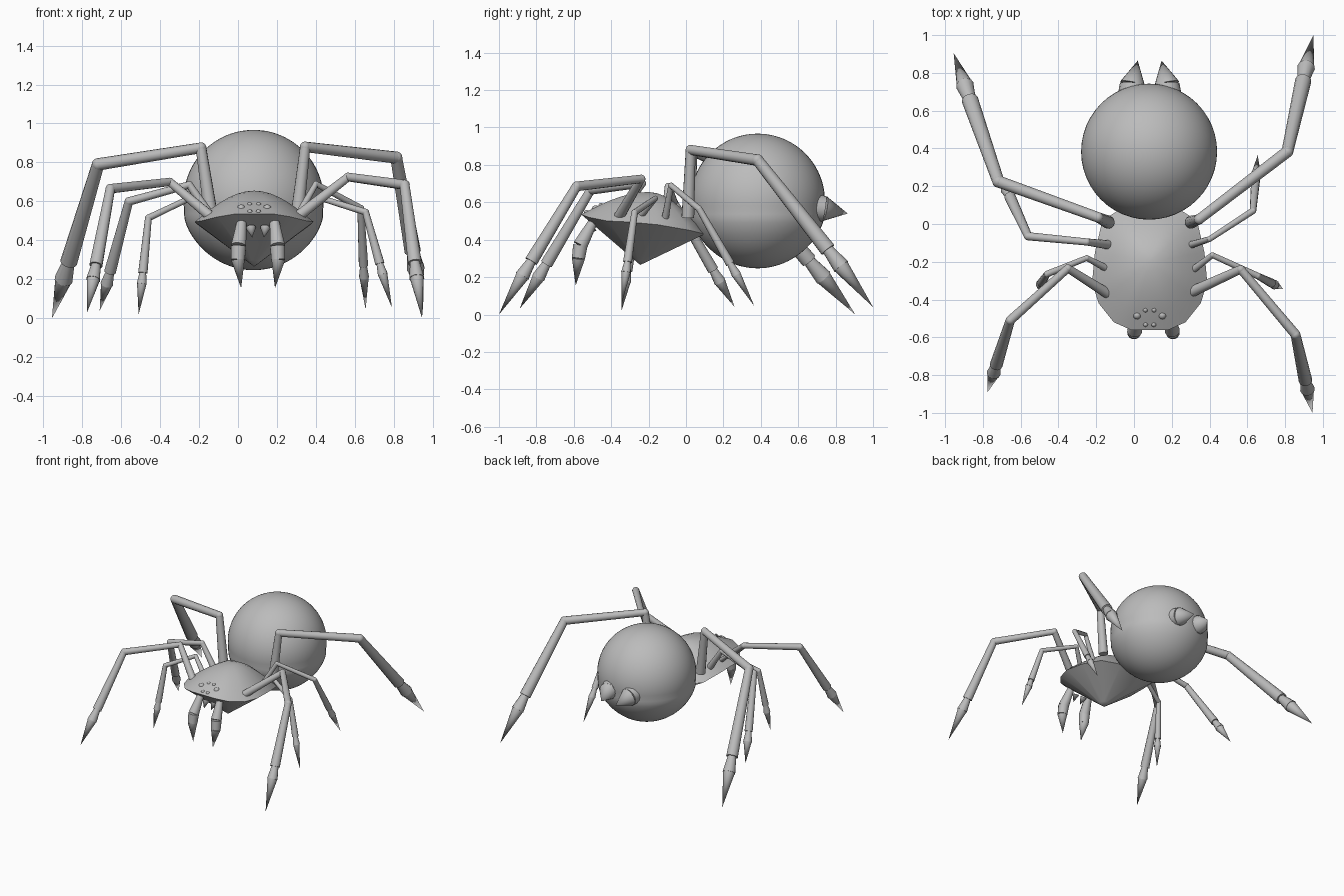
import bpy, bmesh, math
from mathutils import Vector, Matrix

if "Cube" in bpy.data.objects:
    bpy.data.objects.remove(bpy.data.objects["Cube"])

CX = 0.083  # body axis in x

grey = bpy.data.materials.new("plain grey")
grey.diffuse_color = (0.5, 0.5, 0.5, 1)
grey.use_nodes = True
grey.node_tree.nodes["Principled BSDF"].inputs["Base Color"].default_value = grey.diffuse_color


def finish(bm, name, angle=40):
    bmesh.ops.recalc_face_normals(bm, faces=bm.faces)
    me = bpy.data.meshes.new(name)
    bm.to_mesh(me)
    bm.free()
    me.materials.append(grey)
    ob = bpy.data.objects.new(name, me)
    bpy.context.collection.objects.link(ob)
    bpy.ops.object.select_all(action='DESELECT')
    ob.select_set(True)
    bpy.context.view_layer.objects.active = ob
    bpy.ops.object.shade_smooth_by_angle(angle=math.radians(angle))
    return ob


def limb(bm, a, b, r1, r2, sides=12):
    """Tapered round segment from a to b."""
    a, b = Vector(a), Vector(b)
    d = b - a
    m = Matrix.Translation((a + b) / 2) @ d.to_track_quat('Z', 'Y').to_matrix().to_4x4()
    bmesh.ops.create_cone(bm, cap_ends=True, segments=sides, radius1=r1,
                          radius2=r2, depth=d.length, matrix=m)


def ball(bm, p, r, u=12, v=8):
    bmesh.ops.create_uvsphere(bm, u_segments=u, v_segments=v, radius=r,
                              matrix=Matrix.Translation(p))


# Abdomen: a sphere with a soft ledge just below the middle
bm = bmesh.new()
ball(bm, (0, 0, 0), 0.36, 48, 48)
for v in bm.verts:
    k = min(max((-0.05 - v.co.z) / 0.05, 0), 1)
    fade = min(max((v.co.z + 0.36) / 0.2, 0), 1)
    s = 1 + 0.025 * k * fade
    v.co.x *= s
    v.co.y *= s
    v.co += Vector((CX - 0.003, 0.383, 0.607))
finish(bm, "abdomen")

# Spinnerets at the rear
bm = bmesh.new()
for s in (-1, 1):
    mid = (CX + s * 0.09, 0.74, 0.565)
    limb(bm, (CX + s * 0.095, 0.675, 0.575), mid, 0.075, 0.068, 16)
    limb(bm, mid, (CX + s * 0.063, 0.865, 0.54), 0.068, 0.0, 16)
finish(bm, "spinnerets")

# Head and thorax: rim outline, domed above, conical below
half = [(.10, -.56, .535), (.19, -.52, .52), (.27, -.42, .50), (.305, -.31, .495),
        (.29, -.15, .48), (.25, .02, .45), (.12, .10, .43)]
rim = [Vector((CX + w, y, z)) for w, y, z in half]
rim += [Vector((CX - w, y, z)) for w, y, z in reversed(half)]
crown = Vector((CX, -0.2, 0.655))
apex = Vector((CX, -0.245, 0.265))


def dome(p, t):
    q = p.lerp(crown, t)
    q.z = p.z + (crown.z - p.z) * math.sin(t * math.pi / 2)
    return q


bm = bmesh.new()
rings = [[p.lerp(apex, 0.88) for p in rim]]
rings += [[dome(p, k / 7) for p in rim] for k in range(7)]
rings = [[bm.verts.new(p) for p in r] for r in rings]
n = len(rim)
for lo, hi in zip(rings, rings[1:]):
    for i in range(n):
        bm.faces.new((lo[i], lo[(i + 1) % n], hi[(i + 1) % n], hi[i]))
for ring, tip in ((rings[0], apex), (rings[-1], crown)):
    c = bm.verts.new(tip)
    for i in range(n):
        bm.faces.new((ring[i], ring[(i + 1) % n], c))
finish(bm, "head_and_thorax", 35)

# Eyes: one large pair and two small pairs
bm = bmesh.new()
for s in (-1, 1):
    ball(bm, (CX + s * 0.067, -0.483, 0.562), 0.022)
    ball(bm, (CX + s * 0.023, -0.455, 0.583), 0.013)
    ball(bm, (CX + s * 0.022, -0.532, 0.546), 0.013)
finish(bm, "eyes")

# Fangs and the small mouthparts between them
bm = bmesh.new()
FX = CX + 0.02
for s in (-1, 1):
    a = (FX + s * 0.085, -0.50, 0.49)
    b = (FX + s * 0.10, -0.565, 0.37)
    c = (FX + s * 0.103, -0.575, 0.30)
    limb(bm, a, b, 0.026, 0.040)
    limb(bm, b, c, 0.040, 0.036)
    limb(bm, c, (FX + s * 0.087, -0.59, 0.155), 0.036, 0.0)
    limb(bm, (FX + s * 0.037, -0.50, 0.465), (FX + s * 0.03, -0.535, 0.415), 0.026, 0.0)
finish(bm, "fangs")


# Legs: hip, top knee, outer knee, then a straight shin, cuff and claw
def leg(name, hip, knee, elbow, tip, r, cuff):
    knee, elbow, tip = Vector(knee), Vector(elbow), Vector(tip)
    c1, c2 = elbow.lerp(tip, cuff), elbow.lerp(tip, cuff + 0.115)
    bm = bmesh.new()
    limb(bm, hip, knee, r * 0.8, r * 0.62)
    ball(bm, knee, r * 0.64)
    limb(bm, knee, elbow, r * 0.62, r * 0.72)
    ball(bm, elbow, r * 0.74)
    limb(bm, elbow, c1, r * 0.72, r)
    limb(bm, c1, c2, r * 0.72, r * 1.08)
    limb(bm, c2, tip, r, 0.0)
    finish(bm, name)


def hip(side, y):
    return (CX + side * 0.22, y, 0.52)


L, R = -1, 1
leg("left_front_leg", hip(L, -.37), (-.35, -.235, .70), (-.655, -.51, .665), (-.775, -.89, .03), .034, .62)
leg("right_front_leg", hip(R, -.36), (.565, -.24, .725), (.855, -.585, .685), (.945, -1, 0), .036, .585)
leg("left_second_leg", hip(L, -.24), (-.25, -.18, .615), (-.46, -.265, .515), (-.51, -.345, .02), .024, .57)
leg("right_second_leg", hip(R, -.25), (.415, -.165, .62), (.655, -.275, .545), (.79, -.345, .055), .024, .54)
leg("left_third_leg", hip(L, -.11), (-.25, -.095, .685), (-.56, -.065, .60), (-.71, .26, .04), .03, .645)
leg("right_third_leg", hip(R, -.11), (.40, -.08, .69), (.63, .07, .565), (.655, .365, .045), .024, .565)
leg("left_back_leg", hip(L, .01), (-.19, .035, .875), (-.718, .225, .79), (-.955, .905, 0), .044, .635)
leg("right_back_leg", hip(R, .01), (.345, .025, .88), (.812, .383, .825), (.95, 1, .04), .043, .61)
